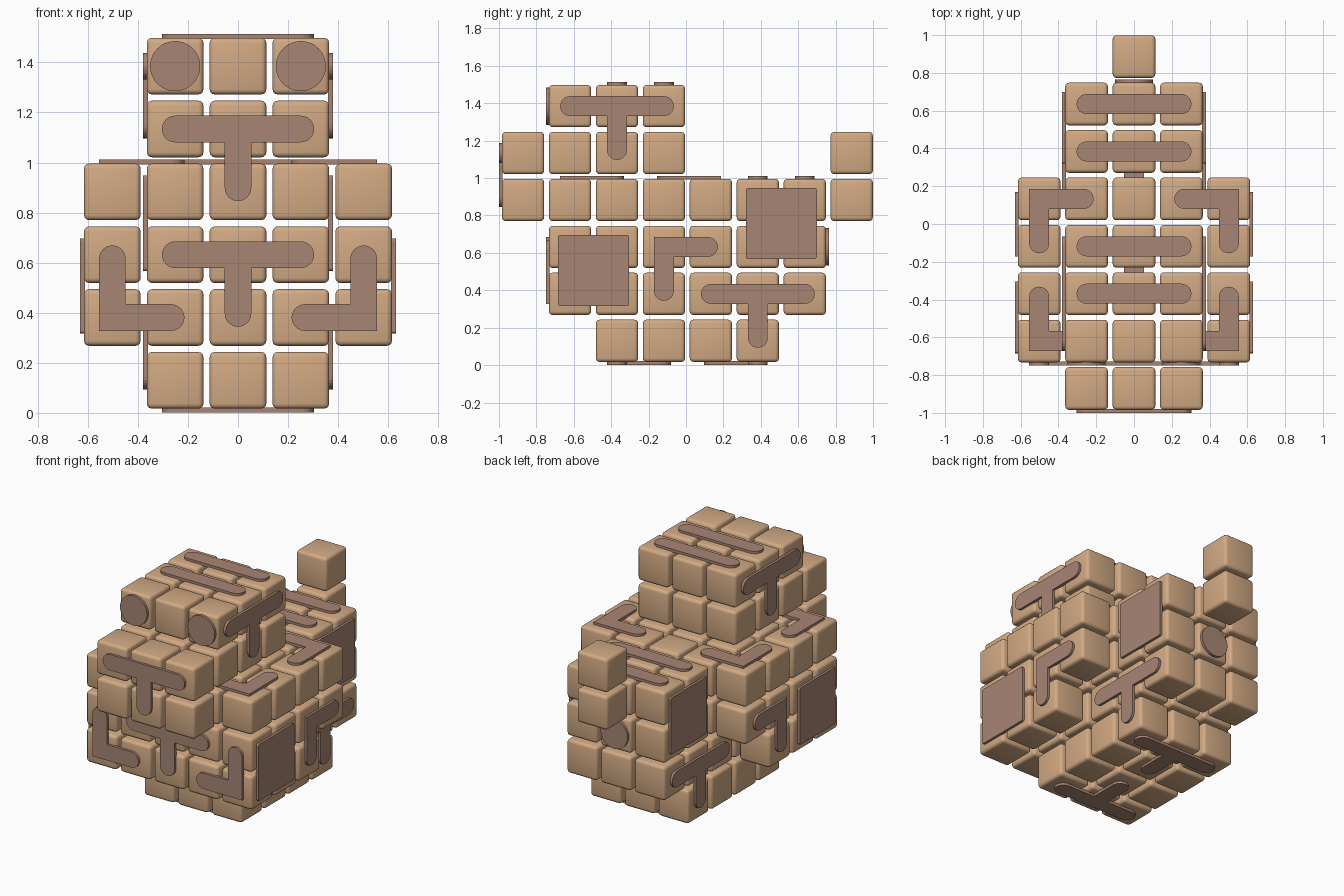
import bpy, bmesh, math
from mathutils import Vector

if "Cube" in bpy.data.objects:
    bpy.data.objects.remove(bpy.data.objects["Cube"])

PITCH, SIZE = 0.251, 0.226
Y0, Z0 = -0.871, 0.13
ARM, R = 0.235, 0.053        # inlay arm length and half width
OUT, SUNK = 0.016, 0.004     # inlay offset above the cube face, and depth of its back


def material(name, rgb):
    m = bpy.data.materials.new(name)
    m.diffuse_color = (*rgb, 1)
    m.use_nodes = True
    m.node_tree.nodes["Principled BSDF"].inputs["Base Color"].default_value = m.diffuse_color
    return m


TAN = material("light_wood", (0.645, 0.402, 0.231))
BROWN = material("brown_inlay", (0.39, 0.235, 0.175))


def cell(i, j, k):
    return Vector((i * PITCH, Y0 + j * PITCH, Z0 + k * PITCH))


# ---- rounded cubes ----
cube_bm = bmesh.new()
bmesh.ops.create_cube(cube_bm, size=SIZE)
bmesh.ops.bevel(cube_bm, geom=cube_bm.edges[:], offset=0.02, segments=3,
                profile=0.5, affect='EDGES')
for f in cube_bm.faces:
    f.smooth = True
cube_mesh = bpy.data.meshes.new("rounded_cube")
cube_bm.to_mesh(cube_mesh)
cube_bm.free()
cube_mesh.materials.append(TAN)


def block(name, xs, ys, zs):
    for i in xs:
        for j in ys:
            for k in zs:
                ob = bpy.data.objects.new(name + "_cube", cube_mesh)
                ob.location = cell(i, j, k)
                bpy.context.collection.objects.link(ob)


MID = (-1, 0, 1)
block("foot", MID, range(2, 6), [0])
block("body", MID, range(1, 7), [1, 2, 3])
block("flank", (-2, 2), range(1, 4), [1])
block("flank", (-2, 2), range(1, 5), [2, 3])
block("snout", MID, [0], [3, 4])
block("head", MID, range(1, 4), [4, 5])
block("tail", [0], [7], [3, 4])


# ---- inlay outlines ----
def arc(cx, cy, a0, a1, r=R, n=12):
    return [(cx + r * math.cos(math.radians(a0 + (a1 - a0) * t / n)),
             cy + r * math.sin(math.radians(a0 + (a1 - a0) * t / n)))
            for t in range(n + 1)]


BAR = arc(PITCH, 0, -90, 90) + arc(-PITCH, 0, 90, 270)
# tee: bar along u, stem towards +v
TEE = (arc(-PITCH, 0, 90, 270) + arc(PITCH, 0, -90, 90)
       + [(R, R)] + arc(0, ARM, 0, 180) + [(-R, R)])
# elbow: square corner at origin, arms along +u and +v
ELBOW = [(-R, -R)] + arc(ARM, 0, -90, 90) + [(R, R)] + arc(0, ARM, 0, 180)
DISC = arc(0, 0, 0, 352.5, 0.1, 47)
S = 0.19 - 0.012
SQUARE = sum((arc(a, b, d, d + 90, 0.012, 3) for a, b, d in
              ((S, S, 0), (-S, S, 90), (-S, -S, 180), (S, -S, 270))), [])


def inlay(name, outline, at, n, u, v):
    """Thin plate on the face of the cube at grid position `at`, facing n."""
    n, u, v = Vector(n), Vector(u), Vector(v)
    o = cell(*at) + n * (SIZE / 2)
    bm = bmesh.new()
    rings = [[bm.verts.new(o + u * a + v * b + n * h) for a, b in outline]
             for h in (-SUNK, OUT)]
    for ring in rings:
        bm.faces.new(ring)
    m = len(outline)
    for t in range(m):
        s = (t + 1) % m
        bm.faces.new((rings[0][t], rings[0][s], rings[1][s], rings[1][t]))
    bmesh.ops.recalc_face_normals(bm, faces=bm.faces[:])
    mesh = bpy.data.meshes.new(name)
    bm.to_mesh(mesh)
    bm.free()
    mesh.materials.append(BROWN)
    bpy.context.collection.objects.link(bpy.data.objects.new(name, mesh))


X, Y, Z = (1, 0, 0), (0, 1, 0), (0, 0, 1)
NY, NZ = (0, -1, 0), (0, 0, -1)

# centre inlays
inlay("snout_tee", TEE, (0, 0, 4), NY, X, NZ)
inlay("chest_tee", TEE, (0, 1, 2), NY, X, NZ)
inlay("front_foot_tee", TEE, (0, 2, 0), NZ, X, Y)
inlay("rear_foot_tee", TEE, (0, 5, 0), NZ, X, NY)
inlay("rump_disc", DISC, (0, 6, 2), Y, X, Z)
for j in (2, 3):
    inlay("head_bar", BAR, (0, j, 5), Z, X, Y)
for j in (5, 6):
    inlay("back_bar", BAR, (0, j, 3), Z, X, Y)

# mirrored inlays
for s in (-1, 1):
    out, inward = (s, 0, 0), (-s, 0, 0)
    inlay("eye", DISC, (s, 1, 5), NY, X, Z)
    inlay("chest_elbow", ELBOW, (2 * s, 1, 1), NY, inward, Z)
    inlay("shoulder_front_elbow", ELBOW, (2 * s, 1, 3), Z, inward, Y)
    inlay("shoulder_rear_elbow", ELBOW, (2 * s, 4, 3), Z, inward, NY)
    inlay("flank_elbow", ELBOW, (2 * s, 3, 2), out, Y, NZ)
    inlay("flank_square", SQUARE, (2 * s, 1.5, 1.5), out, Y, Z)
    inlay("hip_square", SQUARE, (s, 5.5, 2.5), out, Y, Z)
    inlay("hip_tee", TEE, (s, 5, 1), out, Y, NZ)
    inlay("head_tee", TEE, (s, 2, 5), out, Y, NZ)
